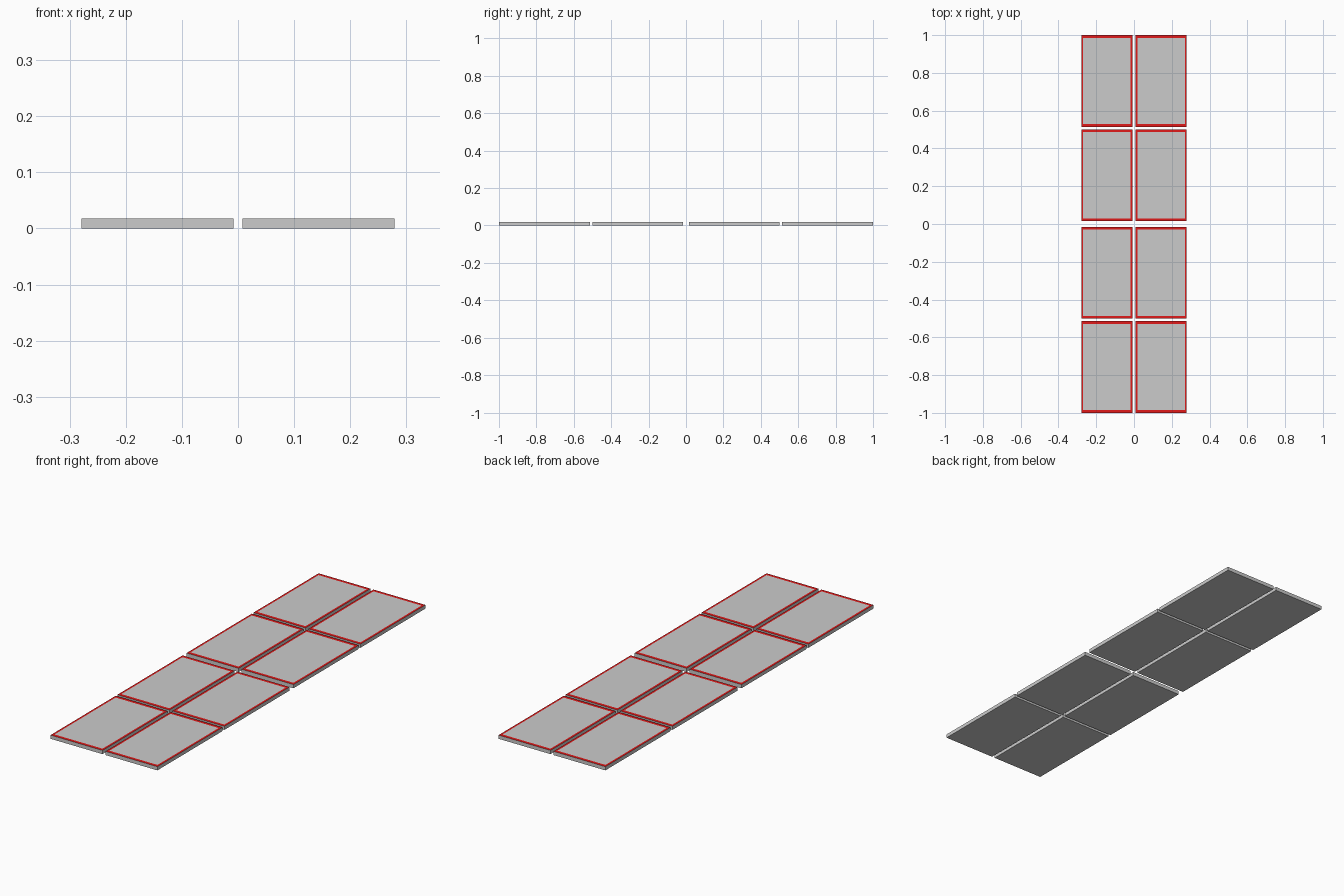
import bpy, bmesh

if "Cube" in bpy.data.objects:
    bpy.data.objects.remove(bpy.data.objects["Cube"])

W, L, H = 0.271, 0.486, 0.0175      # panel width, length, thickness
BX, BY = 0.010, 0.015               # border widths
CX = 0.1435                         # column centre
ROWS = (0.258, 0.757)               # row centres

red = bpy.data.materials.new("red_border")
red.diffuse_color = (0.75, 0.01, 0.01, 1)
red.use_nodes = True
red.node_tree.nodes["Principled BSDF"].inputs["Base Color"].default_value = red.diffuse_color


def corners(bm, w, l, z):
    return [bm.verts.new((sx * w / 2, sy * l / 2, z))
            for sx, sy in ((-1, -1), (1, -1), (1, 1), (-1, 1))]


def bridge(bm, a, b):
    for i in range(4):
        j = (i + 1) % 4
        bm.faces.new((a[i], a[j], b[j], b[i]))


def to_mesh(bm, name):
    me = bpy.data.meshes.new(name)
    bm.to_mesh(me)
    bm.free()
    return me


# Panel slab: bottom, sides and the inner top field
bm = bmesh.new()
low = corners(bm, W, L, 0)
high = corners(bm, W, L, H)
inner = corners(bm, W - 2 * BX, L - 2 * BY, H)
bm.faces.new(low[::-1])
bridge(bm, low, high)
bm.faces.new(inner)
panel_mesh = to_mesh(bm, "panel")

# Red border: flush ring around the top face
bm = bmesh.new()
bridge(bm, corners(bm, W, L, H), corners(bm, W - 2 * BX, L - 2 * BY, H))
border_mesh = to_mesh(bm, "panel_border")
border_mesh.materials.append(red)

# Two columns by four rows
for x in (-CX, CX):
    for y in [-r for r in ROWS] + list(ROWS):
        for name, me in (("panel", panel_mesh), ("panel_border", border_mesh)):
            ob = bpy.data.objects.new(name, me)
            ob.location = (x, y, 0)
            bpy.context.collection.objects.link(ob)
